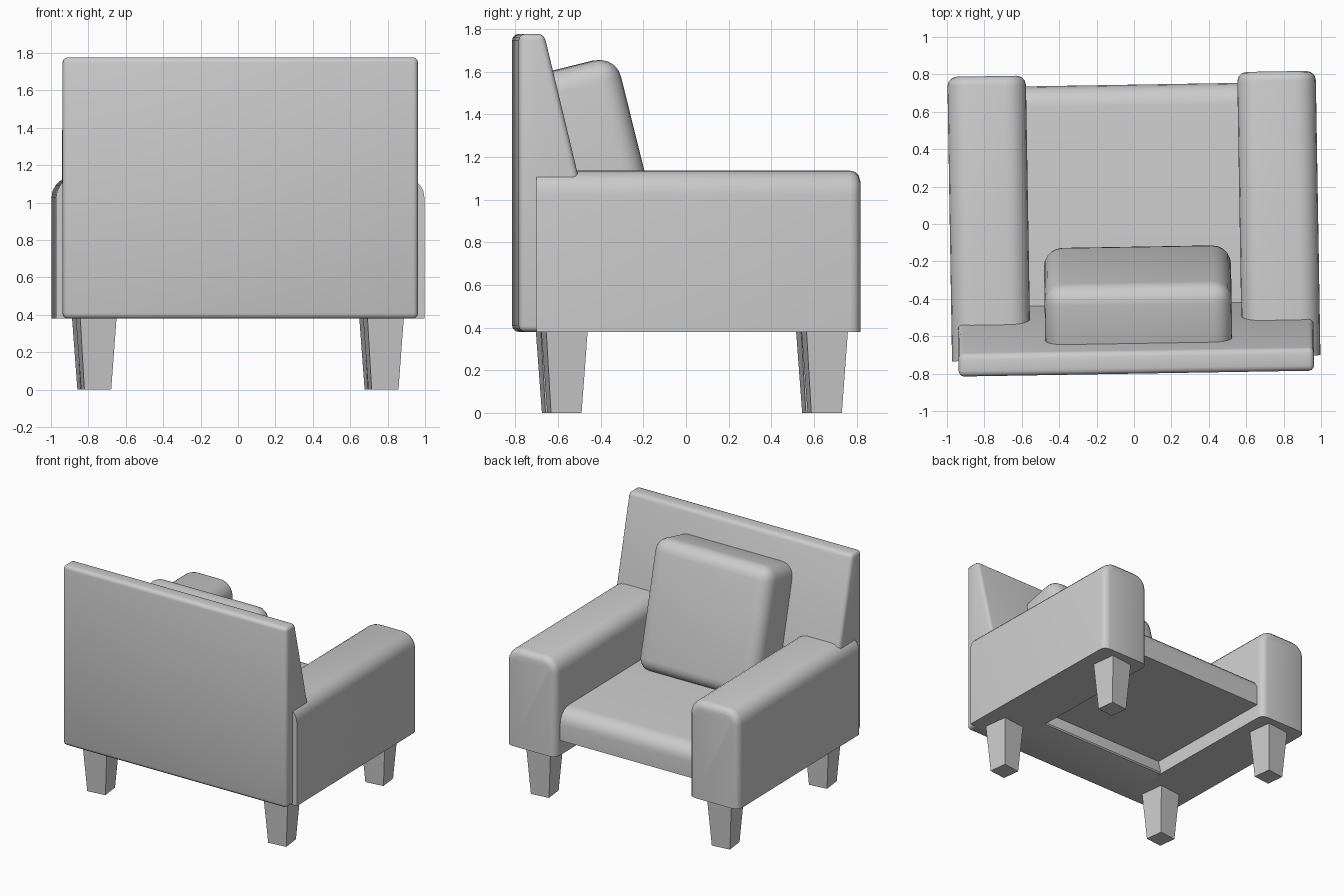
import bpy, bmesh, math
from mathutils import Matrix, Vector

if "Cube" in bpy.data.objects:
    bpy.data.objects.remove(bpy.data.objects["Cube"])

# One grey for the whole chair
grey = bpy.data.materials.new("plain_grey")
grey.use_nodes = True
colour = (0.6, 0.6, 0.6, 1)
grey.diffuse_color = colour
grey.node_tree.nodes["Principled BSDF"].inputs["Base Color"].default_value = colour

# The whole chair is turned very slightly about z
TURN = Matrix.Rotation(math.radians(0.95), 4, "Z")


def box(x0, x1, y0, y1, z0, z1):
    bm = bmesh.new()
    size = Matrix.Diagonal((x1 - x0, y1 - y0, z1 - z0, 1))
    mid = Matrix.Translation(((x0 + x1) / 2, (y0 + y1) / 2, (z0 + z1) / 2))
    bmesh.ops.create_cube(bm, size=1, matrix=mid @ size)
    return bm


def round_edges(bm, radius, segments, rule):
    """Bevel the edges whose two end points satisfy the rule."""
    edges = [e for e in bm.edges if rule(e.verts[0].co, e.verts[1].co)]
    bmesh.ops.bevel(bm, geom=edges, offset=radius, segments=segments,
                    profile=0.5, affect="EDGES", clamp_overlap=True)


def finish(bm, name, smooth=True):
    bm.transform(TURN)
    bmesh.ops.recalc_face_normals(bm, faces=bm.faces)
    mesh = bpy.data.meshes.new(name)
    bm.to_mesh(mesh)
    bm.free()
    mesh.materials.append(grey)
    obj = bpy.data.objects.new(name, mesh)
    bpy.context.collection.objects.link(obj)
    if smooth:
        bpy.ops.object.select_all(action="DESELECT")
        obj.select_set(True)
        bpy.context.view_layer.objects.active = obj
        bpy.ops.object.shade_smooth_by_angle(angle=math.radians(35))


FLOOR, ARM_TOP, ARM_FRONT = 0.38, 1.137, 0.803

# Arms: broad rounding along the top, tighter rounding around the front face
for name, side in (("left_arm", 1), ("right_arm", -1)):
    x0, x1 = sorted((side * 0.565, side * 0.985))
    bm = box(x0, x1, -0.718, ARM_FRONT, FLOOR, ARM_TOP)
    round_edges(bm, 0.11, 5, lambda a, b: min(a.z, b.z) > 1 and abs(a.y - b.y) > 1)
    round_edges(bm, 0.05, 3, lambda a, b: min(a.y, b.y) > ARM_FRONT - 0.001
                and max(a.z, b.z) > FLOOR + 0.001)
    finish(bm, name)

# Seat: raised slab with a rounded front edge, reaching into the back
bm = box(-0.6, 0.6, -0.6, 0.745, 0.495, 0.73)
round_edges(bm, 0.11, 5, lambda a, b: min(a.y, b.y) > 0.7 and min(a.z, b.z) > 0.7)
finish(bm, "seat")

# Back: wedge profile swept across the width
profile = [(-0.80, FLOOR), (-0.345, FLOOR), (-0.681, 1.777), (-0.80, 1.777)]
bm = bmesh.new()
face = bm.faces.new([bm.verts.new((-0.95, y, z)) for y, z in profile])
swept = bmesh.ops.extrude_face_region(bm, geom=[face])["geom"]
bmesh.ops.translate(bm, vec=Vector((1.9, 0, 0)),
                    verts=[v for v in swept if isinstance(v, bmesh.types.BMVert)])
bmesh.ops.recalc_face_normals(bm, faces=bm.faces)
round_edges(bm, 0.028, 3, lambda a, b: True)
finish(bm, "back")

# Cushion: rounded block leaning on the back
bm = box(-0.485, 0.515, -0.345, 0.079, 0.73, 1.708)
round_edges(bm, 0.1, 5, lambda a, b: True)
bm.transform(Matrix.Rotation(math.radians(14), 4, "X"))
finish(bm, "cushion")

# Legs: square tapered blocks, each twisted a little
for depth, y in (("front", 0.638), ("rear", -0.583)):
    for label, x in (("left", 0.768), ("right", -0.768)):
        bm = box(-0.0975, 0.0975, -0.0975, 0.0975, 0, FLOOR)
        for v in bm.verts:
            if v.co.z < 0.1:
                v.co.xy *= 0.74
        bm.transform(Matrix.Translation((x, y, 0)) @ Matrix.Rotation(math.radians(6), 4, "Z"))
        finish(bm, f"{depth}_{label}_leg", smooth=False)
